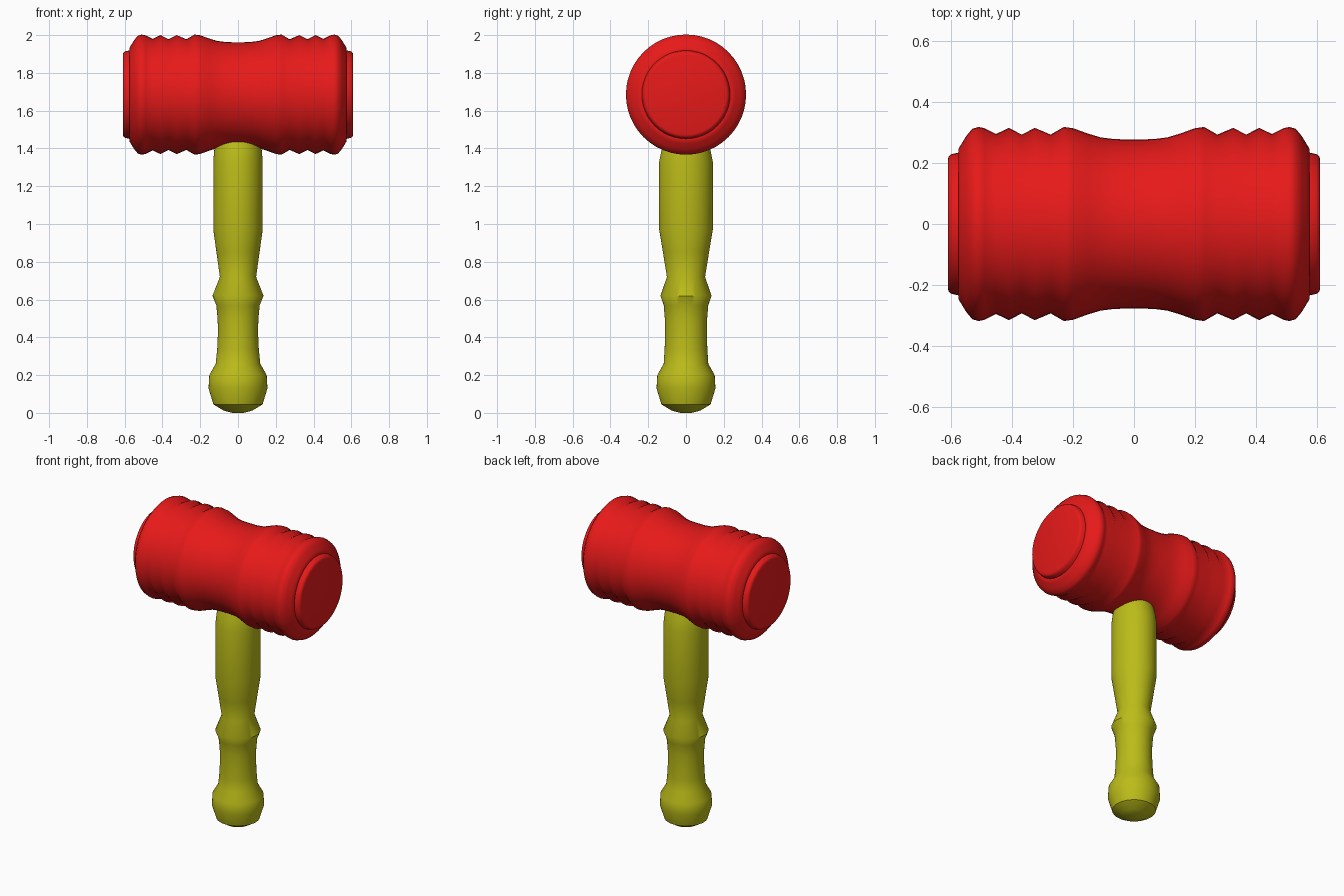
import bpy, bmesh, math

if "Cube" in bpy.data.objects:
    bpy.data.objects.remove(bpy.data.objects["Cube"])

SEG = 48
HEAD_Z = 1.685


def material(name, color):
    m = bpy.data.materials.new(name)
    m.diffuse_color = color
    m.use_nodes = True
    m.node_tree.nodes["Principled BSDF"].inputs["Base Color"].default_value = m.diffuse_color
    return m


def lathe(name, rings, place, mat, angle):
    """Skin rings of (position, radius a, radius b) along an axis, with flat end caps."""
    bm = bmesh.new()
    loops = []
    for t, ra, rb in rings:
        loop = []
        for i in range(SEG):
            a = 2 * math.pi * i / SEG
            loop.append(bm.verts.new(place(t, ra * math.cos(a), rb * math.sin(a))))
        loops.append(loop)
    for lo, hi in zip(loops, loops[1:]):
        for i in range(SEG):
            j = (i + 1) % SEG
            bm.faces.new((lo[i], lo[j], hi[j], hi[i]))
    bm.faces.new(loops[0])
    bm.faces.new(loops[-1])
    bmesh.ops.recalc_face_normals(bm, faces=bm.faces)
    mesh = bpy.data.meshes.new(name)
    bm.to_mesh(mesh)
    bm.free()
    ob = bpy.data.objects.new(name, mesh)
    bpy.context.collection.objects.link(ob)
    mesh.materials.append(mat)
    bpy.ops.object.select_all(action='DESELECT')
    ob.select_set(True)
    bpy.context.view_layer.objects.active = ob
    bpy.ops.object.shade_smooth_by_angle(angle=math.radians(angle))
    return ob


red = material("red", (0.8, 0.01, 0.01, 1))
olive = material("olive_yellow", (0.5, 0.5, 0.01, 1))

# Hammer head: half profile from waist to striking face, mirrored
half = [(0.03, 0.277), (0.07, 0.279), (0.11, 0.284), (0.15, 0.296), (0.20, 0.314),
        (0.23, 0.318), (0.273, 0.293), (0.325, 0.315), (0.368, 0.293),
        (0.41, 0.315), (0.452, 0.295), (0.49, 0.314), (0.51, 0.318),
        (0.53, 0.312), (0.55, 0.288), (0.567, 0.260), (0.575, 0.247),
        (0.575, 0.234), (0.598, 0.229), (0.607, 0.222), (0.61, 0.212)]
profile = [(-x, r) for x, r in reversed(half)] + half
lathe("hammer_head", [(x, r, r) for x, r in profile],
      lambda t, a, b: (t, a, HEAD_Z + b), red, 68)

# Handle: slightly oval turned shaft (z, x radius, y radius)
shaft = [(0.0, 0.03, 0.03), (0.012, 0.075, 0.075), (0.045, 0.13, 0.13),
         (0.13, 0.156, 0.156), (0.20, 0.152, 0.152), (0.26, 0.118, 0.118),
         (0.34, 0.110, 0.113), (0.43, 0.106, 0.110), (0.50, 0.108, 0.112),
         (0.57, 0.115, 0.118), (0.62, 0.135, 0.135), (0.72, 0.096, 0.101),
         (0.85, 0.114, 0.122), (0.97, 0.131, 0.142), (1.33, 0.131, 0.142),
         (1.40, 0.125, 0.128), (1.46, 0.11, 0.112)]
lathe("handle", shaft, lambda t, a, b: (a, b, t), olive, 42)
